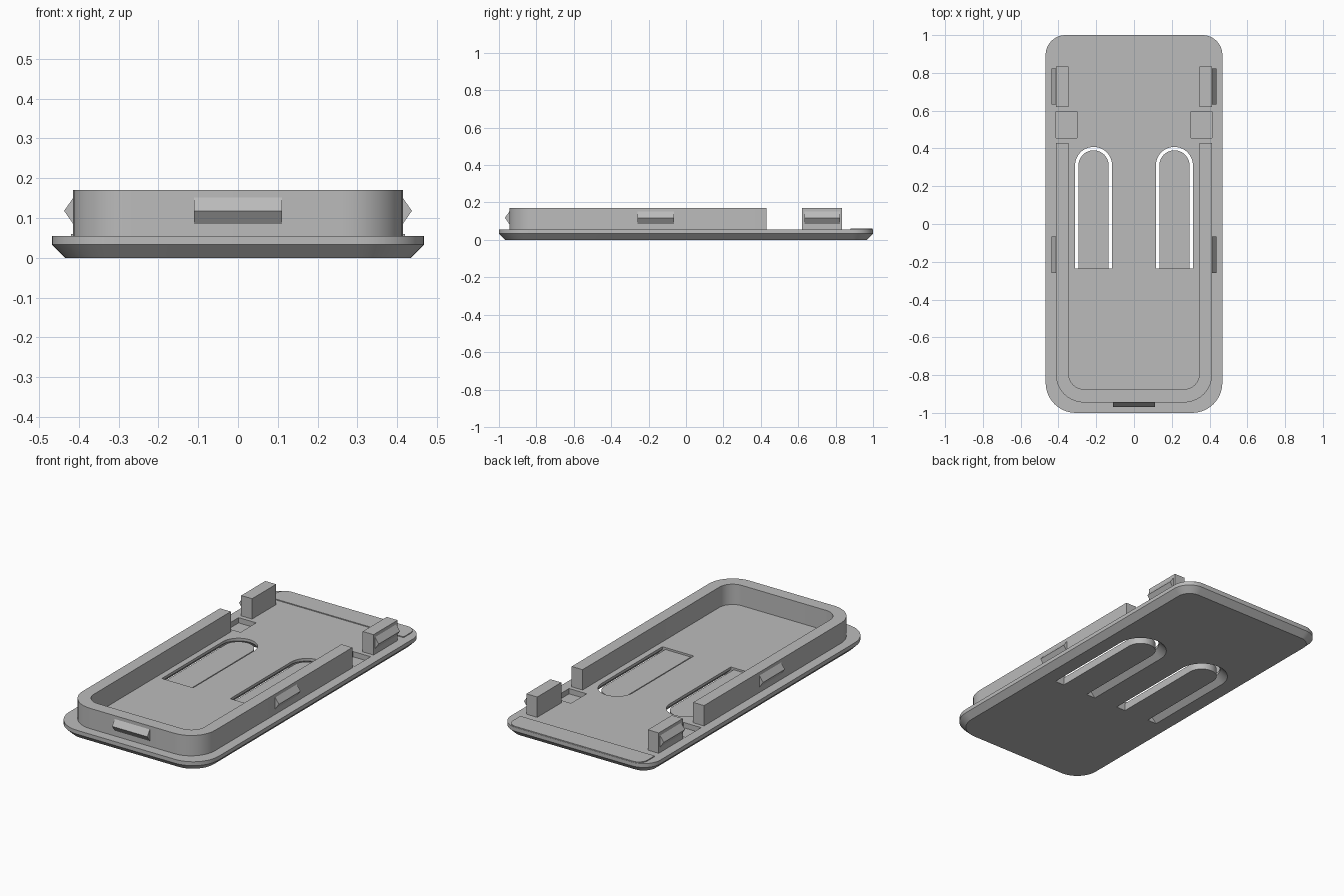
import bpy, bmesh, math

if "Cube" in bpy.data.objects:
    bpy.data.objects.remove(bpy.data.objects["Cube"])

mat = bpy.data.materials.new("plain_grey")
mat.diffuse_color = (0.5, 0.5, 0.5, 1)
mat.use_nodes = True
mat.node_tree.nodes["Principled BSDF"].inputs["Base Color"].default_value = mat.diffuse_color


def loft(name, rings):
    """Join stacked outlines [(points, z), ...] into a capped solid."""
    bm = bmesh.new()
    loops = [[bm.verts.new((x, y, z)) for x, y in pts] for pts, z in rings]
    for a, b in zip(loops, loops[1:]):
        for i in range(len(a)):
            j = (i + 1) % len(a)
            bm.faces.new((a[i], a[j], b[j], b[i]))
    bm.faces.new(loops[0][::-1])
    bm.faces.new(loops[-1])
    bmesh.ops.recalc_face_normals(bm, faces=bm.faces)
    me = bpy.data.meshes.new(name)
    bm.to_mesh(me)
    bm.free()
    me.materials.append(mat)
    me.shade_smooth()
    me.set_sharp_from_angle(angle=math.radians(30))
    ob = bpy.data.objects.new(name, me)
    bpy.context.collection.objects.link(ob)
    return ob


def arc(cx, cy, r, a0, a1, n=10):
    return [(cx + r * math.cos(math.radians(a0 + (a1 - a0) * i / n)),
             cy + r * math.sin(math.radians(a0 + (a1 - a0) * i / n))) for i in range(n + 1)]


def rounded(hx, y0, y1, rf, rb):
    """Rounded rectangle with front radius rf and back radius rb."""
    return (arc(-hx + rf, y0 + rf, rf, 180, 270) + arc(hx - rf, y0 + rf, rf, 270, 360)
            + arc(hx - rb, y1 - rb, rb, 0, 90) + arc(-hx + rb, y1 - rb, rb, 90, 180))


def tongue_outline(cx, r, y0=-0.235):
    return [(cx - r, y0), (cx + r, y0)] + arc(cx, 0.31, r, 0, 180, 24)


def box(name, x0, x1, y0, y1, z0, z1):
    pts = [(x0, y0), (x1, y0), (x1, y1), (x0, y1)]
    return loft(name, [(pts, z0), (pts, z1)])


def ridge(name, cx, cy, half, angle):
    """Triangular snap ridge on a wall, pointing along the angle."""
    ca, sa = math.cos(angle), math.sin(angle)

    def ring(out):
        pts = [(-0.01, -half), (out, -half), (out, half), (-0.01, half)]
        return [(cx + ca * u - sa * v, cy + sa * u + ca * v) for u, v in pts]
    return loft(name, [(ring(0.0), 0.085), (ring(0.023), 0.118), (ring(0.0), 0.151)])


# Base plate with chamfered underside
plate = loft("base_plate", [
    (rounded(0.435, -0.967, 0.967, 0.13, 0.075), 0),
    (rounded(0.468, -1, 1, 0.16, 0.105), 0.033),
    (rounded(0.468, -1, 1, 0.16, 0.105), 0.055)])

# Slots flaring towards the underside, and shallow pockets
cutters = []
for s in (-1, 1):
    cx = s * 0.214
    cutters.append(loft("slot_cutter", [
        (tongue_outline(cx, 0.148), -0.01), (tongue_outline(cx, 0.098), 0.04),
        (tongue_outline(cx, 0.098), 0.08)]))
    x0, x1 = sorted((s * 0.303, s * 0.413))
    cutters.append(box("pocket_cutter", x0, x1, 0.455, 0.595, 0.025, 0.1))
for c in cutters:
    c.hide_render = True
    m = plate.modifiers.new("cut", 'BOOLEAN')
    m.operation = 'DIFFERENCE'
    m.solver = 'EXACT'
    m.object = c
bpy.context.view_layer.update()
cut = bpy.data.meshes.new_from_object(
    plate.evaluated_get(bpy.context.evaluated_depsgraph_get()))
plate.modifiers.clear()
plate.data = cut
cut.shade_smooth()
cut.set_sharp_from_angle(angle=math.radians(30))
for c in cutters:
    bpy.data.objects.remove(c)

# Raised strip along the back edge
loft("back_strip", [(rounded(0.42, 0.88, 0.998, 0.002, 0.055), z) for z in (0.05, 0.06)])

# U-shaped wall, open at the back
outer = ([(-0.414, 0.43)] + arc(-0.264, -0.795, 0.15, 180, 270)
         + arc(0.264, -0.795, 0.15, 270, 360) + [(0.414, 0.43)])
inner = ([(0.346, 0.43)] + arc(0.264, -0.793, 0.082, 360, 270)
         + arc(-0.264, -0.793, 0.082, 270, 180) + [(-0.346, 0.43)])
loft("rim_wall", [(outer + inner, 0.05), (outer + inner, 0.17)])

# Snap ridge on the front wall
ridge("front_ridge", 0, -0.945, 0.11, -math.pi / 2)

# Parts on both sides: flexible tongue, clip block, side ridges
for s, side in ((-1, "left"), (1, "right")):
    outline = tongue_outline(s * 0.214, 0.08, -0.236)
    loft(side + "_tongue", [(outline, 0), (outline, 0.044)])
    x0, x1 = sorted((s * 0.346, s * 0.414))
    box(side + "_clip_block", x0, x1, 0.62, 0.835, 0.05, 0.17)
    ang = 0 if s > 0 else math.pi
    ridge(side + "_wall_ridge", s * 0.414, -0.162, 0.097, ang)
    ridge(side + "_clip_ridge", s * 0.414, 0.728, 0.095, ang)
